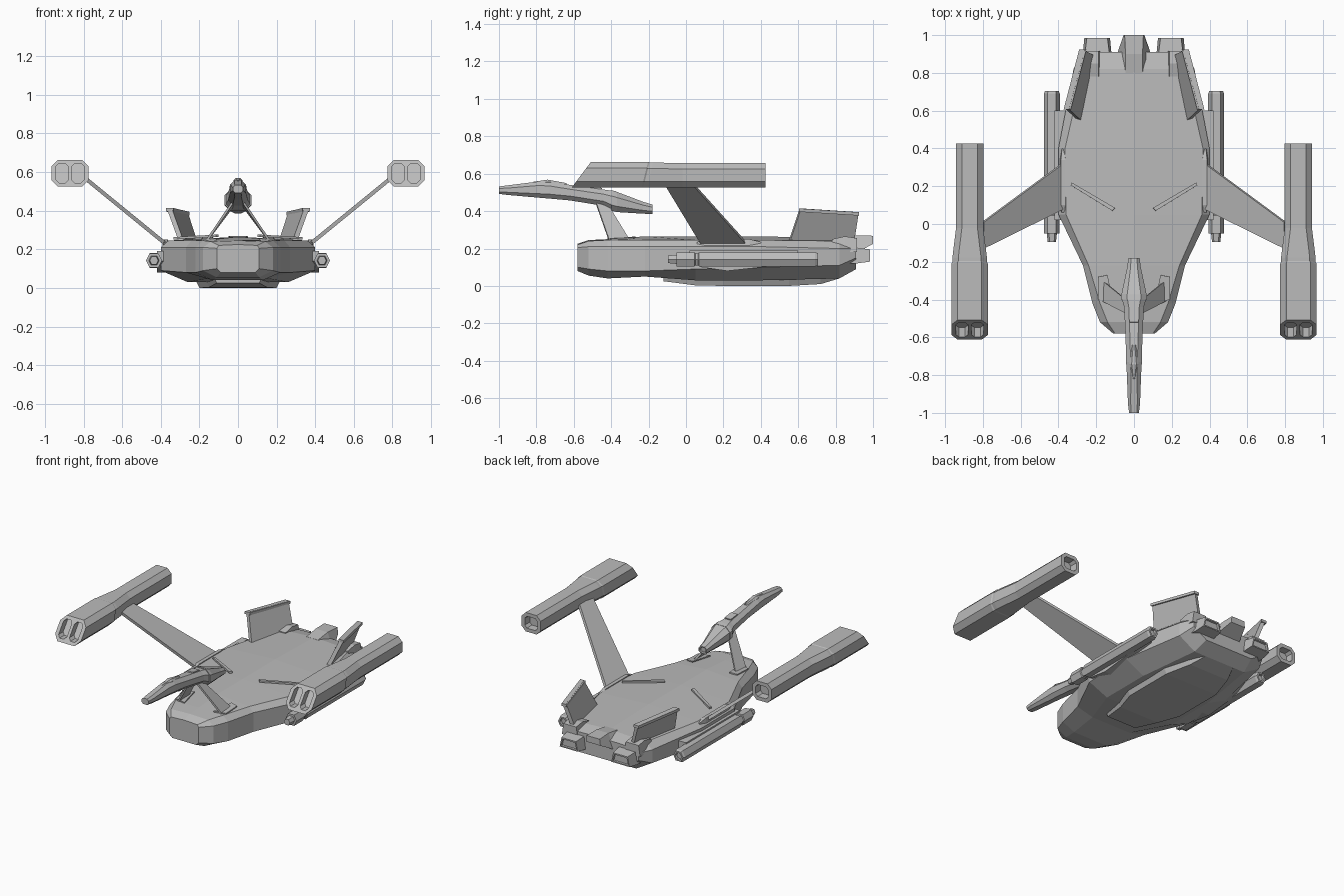
import bpy, bmesh
from mathutils import Vector

if "Cube" in bpy.data.objects:
    bpy.data.objects.remove(bpy.data.objects["Cube"])

grey = bpy.data.materials.new("hull grey")
grey.use_nodes = True
COLOUR = (0.5, 0.5, 0.5, 1)
grey.diffuse_color = COLOUR
grey.node_tree.nodes["Principled BSDF"].inputs["Base Color"].default_value = COLOUR


def finish(bm, name):
    bmesh.ops.recalc_face_normals(bm, faces=bm.faces)
    mesh = bpy.data.meshes.new(name)
    bm.to_mesh(mesh)
    bm.free()
    mesh.materials.append(grey)
    obj = bpy.data.objects.new(name, mesh)
    bpy.context.collection.objects.link(obj)
    return obj


def loft(name, rings, recess_end=None):
    """Skin closed rings of points, cap both ends, optionally hollow the last cap."""
    bm = bmesh.new()
    loops = [[bm.verts.new(p) for p in ring] for ring in rings]
    n = len(loops[0])
    for a, b in zip(loops, loops[1:]):
        for i in range(n):
            j = (i + 1) % n
            bm.faces.new((a[i], a[j], b[j], b[i]))
    bm.faces.new(loops[0])
    end = bm.faces.new(loops[-1])
    if recess_end:
        bmesh.ops.recalc_face_normals(bm, faces=bm.faces)
        thick, depth = recess_end
        bmesh.ops.inset_region(bm, faces=[end], thickness=thick)
        bmesh.ops.inset_region(bm, faces=[end], thickness=0.003, depth=-depth)
    return finish(bm, name)


def octagon(y, w, z0, z1, cx=0, cut=0.3, slant=0):
    """Chamfered rectangle across the y axis; slant moves the top back."""
    h, cz = (z1 - z0) / 2, (z0 + z1) / 2
    c = cut * min(w, h) * 2
    corners = [(w, h - c), (w - c, h), (c - w, h), (-w, h - c),
               (-w, c - h), (c - w, -h), (w - c, -h), (w, c - h)]
    return [(cx + x, y + slant * z, cz + z) for x, z in corners]


def box_ring(y, w, z0, z1, cx=0, top=1):
    return [(cx - w, y, z0), (cx + w, y, z0), (cx + w * top, y, z1), (cx - w * top, y, z1)]


def plate(name, corners, thick):
    """Flat plate around a planar outline."""
    p = [Vector(c) for c in corners]
    n = (p[1] - p[0]).cross(p[2] - p[0]).normalized() * thick / 2
    return loft(name, [[v - n for v in p], [v + n for v in p]])


def mx(points, s):
    return [(s * x, y, z) for x, y, z in points]


# Main hull: half profiles mirrored into rings
def hull_ring(y, wt, w, zc, zt, zu, zl, wb, zb):
    half = [(wt, zt), (w, zu), (w, zl), (wb, zb)]
    ring = [(0, zc)] + half + [(0, zb)] + [(-x, z) for x, z in reversed(half)]
    return [(x, y, z) for x, z in ring]


loft("hull", [hull_ring(*r) for r in (
    (-.58, .10, .11, .225, .22, .205, .10, .09, .08),
    (-.52, .14, .18, .245, .24, .21, .09, .11, .055),
    (-.42, .18, .22, .25, .245, .21, .08, .13, .04),
    (-.22, .24, .27, .265, .245, .21, .08, .15, .05),
    (.05, .36, .40, .265, .245, .21, .09, .26, .03),
    (.40, .365, .40, .265, .245, .21, .10, .26, .03),
    (.82, .27, .32, .255, .24, .20, .11, .20, .04),
    (.91, .22, .28, .23, .225, .20, .15, .18, .09))])

# Belly keel plate
loft("belly_plate", [box_ring(y, w, z, .06, 0, 1.15) for y, w, z in (
    (-.12, .11, .025), (.05, .15, .003), (.2, .2, 0), (.55, .2, 0),
    (.72, .15, .01), (.82, .11, .04))])

# Stern centre block
loft("stern_block", [box_ring(y, w, z0, z1, 0, t) for y, w, z0, z1, t in (
    (.80, .11, .16, .255, .4), (.90, .09, .17, .27, .5), (1.0, .055, .225, .268, .9))])

# Dorsal pod
loft("dorsal_pod", [octagon(y, w, a, b, 0, .28) for y, w, a, b in (
    (-1.0, .026, .492, .532), (-.95, .032, .486, .538), (-.79, .038, .472, .558),
    (-.73, .042, .467, .558), (-.62, .044, .457, .54), (-.44, .052, .428, .515),
    (-.39, .066, .40, .508), (-.37, .066, .395, .503), (-.23, .036, .386, .45),
    (-.18, .03, .385, .435))], (.008, .012))
loft("pod_canopy", [octagon(y, w, a, b) for y, w, a, b in (
    (-.82, .008, .53, .556), (-.74, .024, .53, .568), (-.64, .01, .53, .55))])
plate("pod_hatch", [(-.024, -.52, .53), (.024, -.52, .53),
                    (.024, -.45, .52), (-.024, -.45, .52)], .008)
loft("pod_collar", [octagon(y, .069, a, b, 0, .28) for y, a, b in (
    (-.40, .402, .512), (-.375, .396, .506))])

for s, side in ((1, "left"), (-1, "right")):
    # Pod struts
    plate(side + "_pod_strut", mx([(.03, -.48, .44), (.03, -.41, .42),
                                   (.165, -.30, .24), (.165, -.41, .24)], s), .012)
    plate(side + "_strut_foot", mx([(.11, -.42, .251), (.19, -.40, .249),
                                    (.19, -.28, .255), (.14, -.27, .26)], s), .008)

    # Pylon and its root
    plate(side + "_pylon", mx([(.365, .085, .22), (.365, .33, .22),
                               (.80, .01, .575), (.80, -.13, .575)], s), .02)
    loft(side + "_pylon_root", [box_ring(y, w, .20, z, s * .375, .6) for y, w, z in (
        (.06, .012, .235), (.10, .02, .25), (.34, .02, .25), (.40, .01, .235))])

    # Engine nacelle with slanted intake face and hollow exhaust
    slant = .75
    nacelle = loft(side + "_nacelle", [
        octagon(y, w, a, b, s * .87, .24, k) for y, w, a, b, k in (
            (-.56, .097, .525, .663, slant), (-.22, .097, .525, .663, .25),
            (-.212, .092, .527, .66, .25), (-.19, .092, .527, .66, .2),
            (-.02, .072, .527, .656, 0), (.425, .072, .527, .656, 0))], (.026, .05))
    for k in (-1, 1):
        cutter = loft("intake_cutter", [
            octagon(y, .031, .543, .645, s * .87 + k * .041, .25, slant)
            for y in (-.66, -.51)])
        cutter.hide_render = True
        cutter.hide_set(True)
        cutter.display_type = 'WIRE'
        cut = nacelle.modifiers.new("intake", 'BOOLEAN')
        cut.operation = 'DIFFERENCE'
        cut.solver = 'EXACT'
        cut.object = cutter

    # Side launcher tube
    def hexagon(y, r):
        return [(s * .435 + x * r, y, .142 + z * r) for x, z in
                ((1, 0), (.55, .9), (-.55, .9), (-1, 0), (-.55, -.9), (.55, -.9))]
    loft(side + "_tube", [hexagon(y, r) for y, r in (
        (-.095, .022), (-.05, .027), (-.05, .041), (.045, .041), (.05, .036),
        (.065, .036), (.07, .042), (.69, .042), (.705, .036))], (.012, .015))
    loft(side + "_tube_fairing", [box_ring(y, .03, z, .19, s * .39) for y, z in (
        (.02, .14), (.08, .10), (.22, .08), (.5, .11), (.6, .14))])

    # Tail fin, splayed outward and toed in at the back
    plate(side + "_tail_fin", mx([(.29, .55, .23), (.355, .61, .41),
                                  (.272, .92, .39), (.22, .895, .23)], s), .025)
    loft(side + "_fin_cap", [[(s * (x + dx), y, z + dz) for dx, dz in
                              ((-.02, -.012), (.018, -.012), (.018, .006), (-.02, .006))]
                             for x, y, z in ((.355, .605, .408), (.272, .925, .388))])

    # Stern thruster boxes
    loft(side + "_thruster", [box_ring(y, w, a, b, s * .195, t) for y, w, a, b, t in (
        (.80, .08, .12, .21, .9), (.91, .075, .12, .205, .85), (.985, .068, .13, .195, .8))],
         (.012, .012))
    loft(side + "_stern_shoulder", [box_ring(y, .06, .18, z, s * .235, .8) for y, z in (
        (.78, .25), (.85, .265), (.915, .255))])

    # Raised deck strip
    plate(side + "_deck_strip", mx([(.10, .085, .27), (.115, .07, .27),
                                    (.335, .205, .257), (.33, .22, .257)], s), .012)
